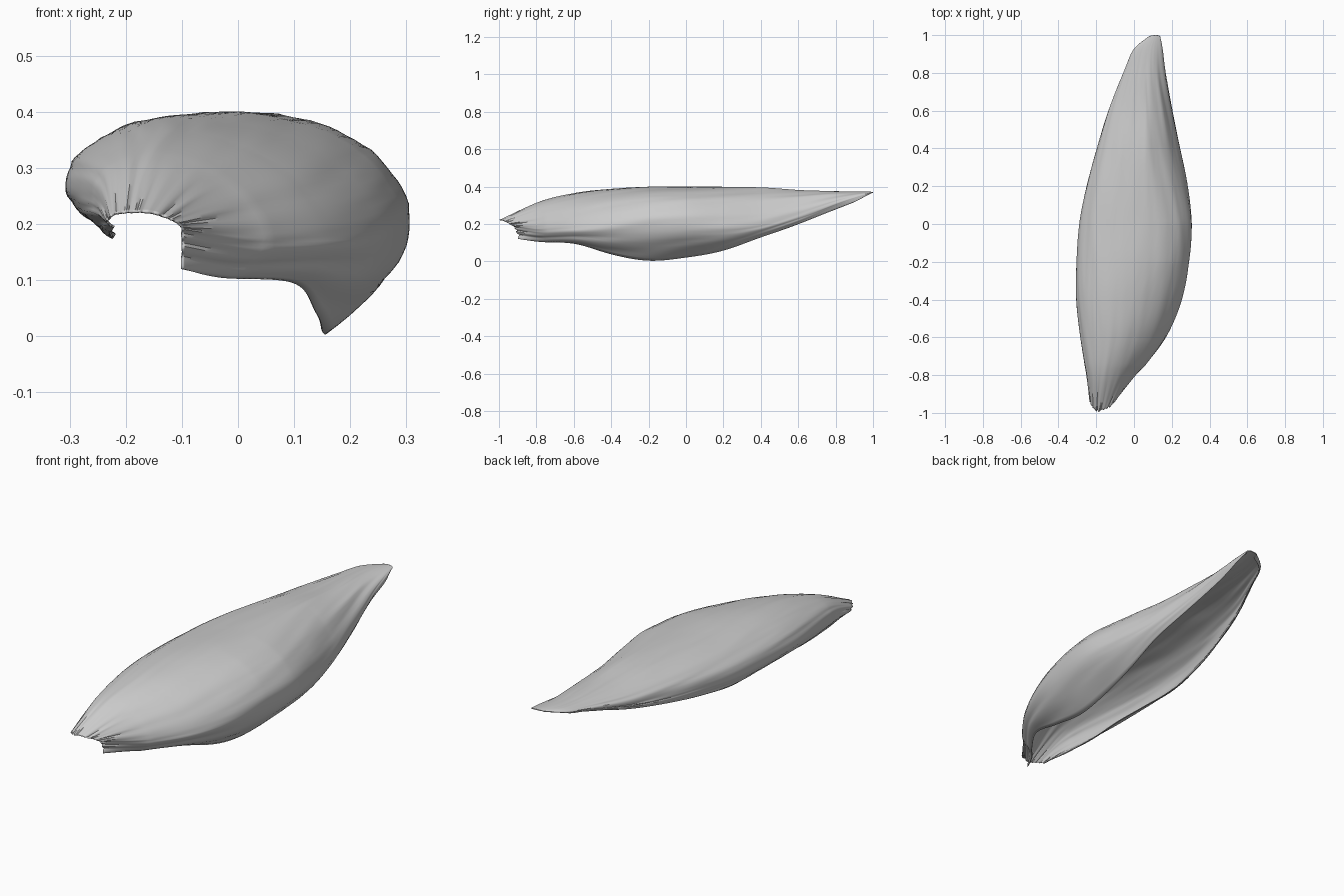
import bpy, math, random
from mathutils import Vector, noise

if "Cube" in bpy.data.objects:
    bpy.data.objects.remove(bpy.data.objects["Cube"])

random.seed(4)

# Stations along the husk: y, then (x, z) of left rim, left bulge, crest, right bulge, right rim
STATIONS = [
    (-1.0, -.220, .195, -.232, .205, -.18, .222, -.10, .19, -.10, .12),
    (-.8, -.225, .185, -.252, .235, -.15, .310, .020, .17, -.03, .105),
    (-.6, -.225, .175, -.283, .25, -.10, .360, .165, .17, .10, .095),
    (-.4, -.220, .180, -.303, .26, -.07, .385, .250, .18, .14, .04),
    (-.2, -.235, .190, -.303, .265, -.03, .396, .290, .19, .152, .006),
    (0.0, -.245, .200, -.288, .27, 0.0, .397, .305, .19, .17, .022),
    (0.2, -.225, .225, -.248, .28, .03, .397, .282, .18, .19, .06),
    (0.4, -.180, .250, -.195, .29, .05, .392, .243, .19, .20, .13),
    (0.6, -.125, .285, -.134, .31, .06, .379, .202, .24, .18, .20),
    (0.8, -.049, .330, -.053, .34, .065, .373, .166, .31, .15, .28),
    (0.93, .005, .352, .002, .357, .08, .372, .150, .35, .147, .33),
    (1.0, .078, .362, .076, .364, .112, .370, .137, .366, .135, .362),
]
ROWS, RIM, ARC = 160, 12, 24


def station(s):
    """Smooth (Catmull-Rom) interpolation between stations, s in 0..1."""
    n = len(STATIONS) - 1
    i = min(int(s * n), n - 1)
    t = s * n - i
    a, b, c, d = (STATIONS[max(0, min(n, i + k))] for k in (-1, 0, 1, 2))
    return [0.5 * (2*q + (r-p)*t + (2*p - 5*q + 4*r - w)*t*t + (3*q - p - 3*r + w)*t**3)
            for p, q, r, w in zip(a, b, c, d)]


def half_section(rim, bulge, crest, p):
    """Points from the curled-in rim, round the bulge, up to the crest; p flattens the arc."""
    pts = []
    for k in range(RIM):
        u = 1 - k / RIM
        pts.append((bulge[0] + (rim[0] - bulge[0]) * u ** 1.7,
                    bulge[1] + (rim[1] - bulge[1]) * u))
    for k in range(ARC + 1):
        a = math.pi / 2 * k / ARC
        pts.append((crest[0] + (bulge[0] - crest[0]) * max(0, math.cos(a)) ** p,
                    bulge[1] + (crest[1] - bulge[1]) * max(0, math.sin(a)) ** p))
    return pts


# Husk surface: open shell lofted through the stations
cols = 2 * (RIM + ARC) + 1
tear = [random.uniform(0, .014) for _ in range(cols)]
verts = []
for r in range(ROWS + 1):
    y, *v = station(r / ROWS)
    lr, le, top, re, rr = zip(v[0::2], v[1::2])
    slope = .92 + .25 * max(0, min(1, (abs(y + .1) - .1) / .4))
    section = half_section(lr, le, top, .9) + half_section(rr, re, top, slope)[-2::-1]
    fade = max(0, (-.75 - y) / .25)
    tip = max(0, (y - .9) / .1)
    env = min(1, (1 - y) * 4) * (1 - .6 * fade)
    cx, cz = top[0], (le[1] + re[1]) / 2
    for c, (x, z) in enumerate(section):
        t = c / (cols - 1)
        # lengthwise slanting wrinkles
        w = noise.noise(Vector((t * 16 + y * 1.8, y * 1.5, 3))) * .005
        w += noise.noise(Vector((t * 40 + y * 4, y * 3, 9))) * .003
        d = Vector((x - cx, z - cz))
        if d.length > 1e-4:
            d.normalize()
        # ragged torn front end, rounded back tip
        yy = y + fade * (.1 * min(1, abs(t - .48) * 2.2) ** 1.3 + tear[c])
        yy -= tip * .025 * abs(2 * t - 1.1) ** 2
        verts.append((x + d.x * w * env, yy, max(.002, z + d.y * w * env)))
faces = [((r+1)*cols + c, (r+1)*cols + c + 1, r*cols + c + 1, r*cols + c)
         for r in range(ROWS) for c in range(cols - 1)]

mesh = bpy.data.meshes.new("husk")
mesh.from_pydata(verts, [], faces)
mesh.update()
husk = bpy.data.objects.new("husk", mesh)
bpy.context.collection.objects.link(husk)

# Thin wall and smooth shading
wall = husk.modifiers.new("wall", 'SOLIDIFY')
wall.thickness = .004
wall.offset = 0
bpy.context.view_layer.objects.active = husk
husk.select_set(True)
bpy.ops.object.shade_smooth_by_angle(angle=math.radians(50))
